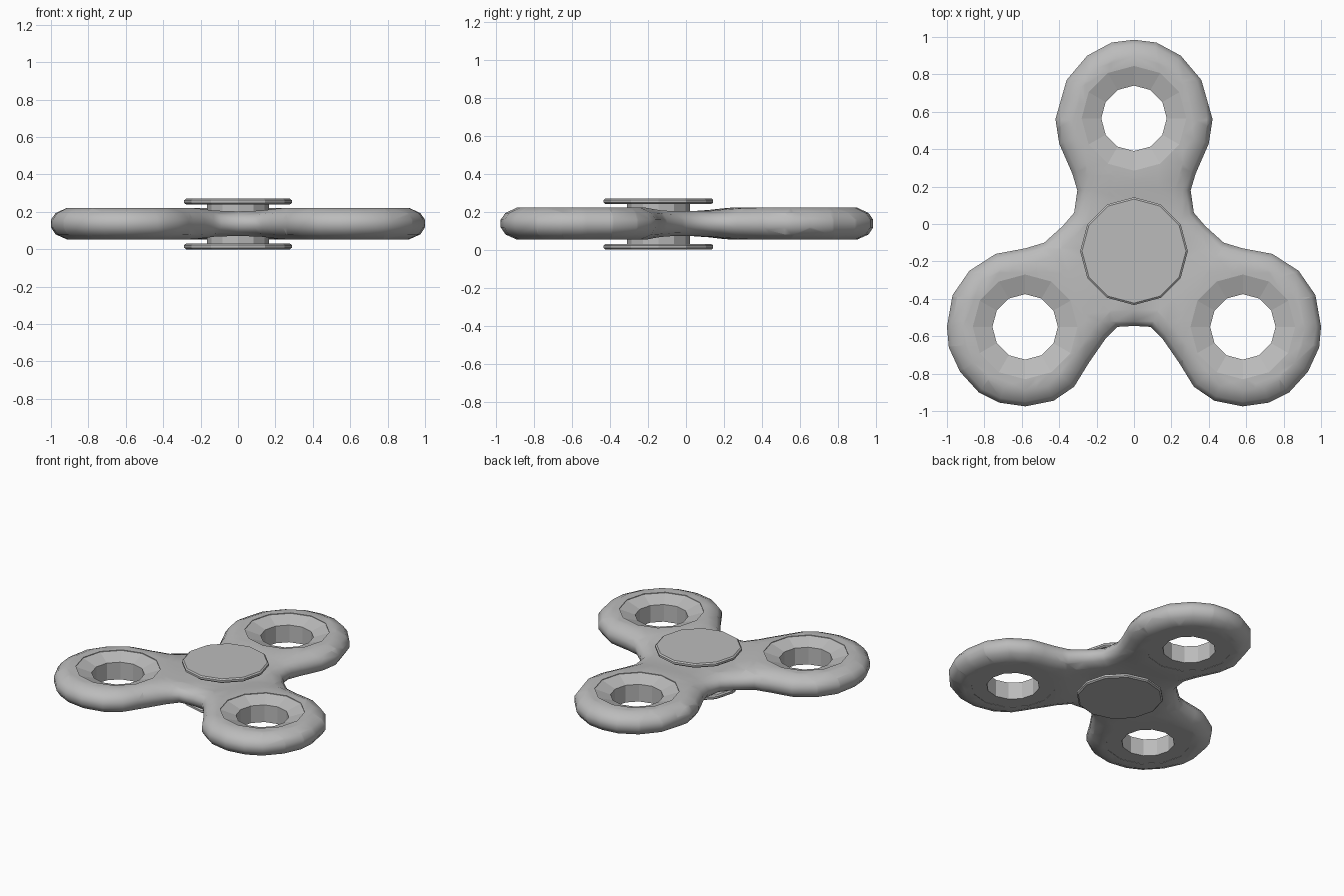
import bpy, bmesh, math
from mathutils import Vector

if "Cube" in bpy.data.objects:
    bpy.data.objects.remove(bpy.data.objects["Cube"])

HUB = (0, -0.145)
LOBES = [(0, 0.565), (-0.582, -0.55), (0.582, -0.55)]
MID = 0.137

grey = bpy.data.materials.new("light grey")
grey.diffuse_color = (0.5, 0.5, 0.5, 1)
grey.use_nodes = True
grey.node_tree.nodes["Principled BSDF"].inputs["Base Color"].default_value = grey.diffuse_color


def finish(name, bm):
    bmesh.ops.recalc_face_normals(bm, faces=bm.faces[:])
    me = bpy.data.meshes.new(name)
    bm.to_mesh(me)
    bm.free()
    me.materials.append(grey)
    ob = bpy.data.objects.new(name, me)
    bpy.context.collection.objects.link(ob)
    return ob


def select(ob):
    bpy.ops.object.select_all(action='DESELECT')
    ob.select_set(True)
    bpy.context.view_layer.objects.active = ob


def lathe(bm, centre, profile, closed=False, sides=12):
    """Turn an (r, z) profile about a vertical axis; capped or ring-shaped."""
    rings = [[bm.verts.new((centre[0] + r * math.cos(2 * math.pi * i / sides),
                            centre[1] + r * math.sin(2 * math.pi * i / sides), z))
              for i in range(sides)] for r, z in profile]
    pairs = list(zip(rings, rings[1:]))
    if closed:
        pairs.append((rings[-1], rings[0]))
    else:
        bm.faces.new(rings[0])
        bm.faces.new(rings[-1])
    for a, b in pairs:
        for i in range(sides):
            j = (i + 1) % sides
            bm.faces.new((a[i], a[j], b[j], b[i]))


# Body: right half of the outline from the top tip round to the bottom notch
half = [(0, .985), (.12, .97), (.25, .90), (.36, .77), (.42, .56), (.40, .43),
        (.33, .27), (.303, .18), (.32, .06), (.38, -.01), (.48, -.10), (.58, -.13),
        (.74, -.16), (.88, -.25), (.97, -.38), (1, -.55), (.99, -.66), (.93, -.79),
        (.83, -.90), (.72, -.955), (.58, -.975), (.43, -.945), (.32, -.87),
        (.24, -.74), (.15, -.61), (.09, -.55), (0, -.545)]
outline = [Vector(p) for p in half + [(-x, y) for x, y in half[-2:0:-1]]]
n = len(outline)
bm = bmesh.new()
levels = [(.085, .053), (.025, .075), (0, .115), (0, .16), (.025, .198), (.085, .221)]
loops = []
for inset, z in levels:
    ring = []
    for i, p in enumerate(outline):
        t = (outline[(i + 1) % n] - outline[i - 1]).normalized()
        q = p + Vector((t.y, -t.x)) * inset      # outline runs clockwise: inward
        ring.append(bm.verts.new((q.x, q.y, z)))
    loops.append(ring)
for a, b in zip(loops, loops[1:]):
    for i in range(n):
        j = (i + 1) % n
        bm.faces.new((a[i], a[j], b[j], b[i]))
caps = [bm.faces.new(loops[0]), bm.faces.new(loops[-1])]
bmesh.ops.triangulate(bm, faces=caps)
# Slice into a grid, then thin the middle around the hub
for k in range(-6, 7):
    for axis in ((1, 0, 0), (0, 1, 0)):
        bmesh.ops.bisect_plane(bm, geom=bm.verts[:] + bm.edges[:] + bm.faces[:], dist=1e-4,
                               plane_co=Vector(axis) * k * 0.13, plane_no=axis)
for v in bm.verts:
    d = min((v.co.xy - Vector(c)).length for c in LOBES)
    f = min(max((d - 0.34) / 0.16, 0), 1)
    v.co.z = MID + (v.co.z - MID) * (1 - 0.22 * f)
body = finish("spinner_body", bm)

# Round seats cut through the three lobes
bm = bmesh.new()
for c in LOBES:
    lathe(bm, c, [(.28, -.1), (.28, .4)])
cutter = finish("seat_cutter", bm)
cutter.hide_render = True
mod = body.modifiers.new("seats", 'BOOLEAN')
mod.operation = 'DIFFERENCE'
mod.solver = 'EXACT'
mod.object = cutter
select(body)
bpy.ops.object.modifier_apply(modifier=mod.name)
bpy.data.objects.remove(cutter)
select(body)
bpy.ops.object.shade_smooth_by_angle(angle=math.radians(50))

# Lobe rings with dished tops
for side, c in zip(("back", "left", "right"), LOBES):
    bm = bmesh.new()
    lathe(bm, c, [(.175, .055), (.281, .055), (.281, .217), (.175, .18)], closed=True)
    finish(side + "_ring", bm)

# Centre hub and the two finger caps
bm = bmesh.new()
lathe(bm, HUB, [(.165, .02), (.165, .25)])
finish("hub", bm)
for name, z in (("lower_cap", 0), ("upper_cap", .24)):
    bm = bmesh.new()
    lathe(bm, HUB, [(.278, z), (.288, z + .008), (.288, z + .022), (.278, z + .03)])
    finish(name, bm)
